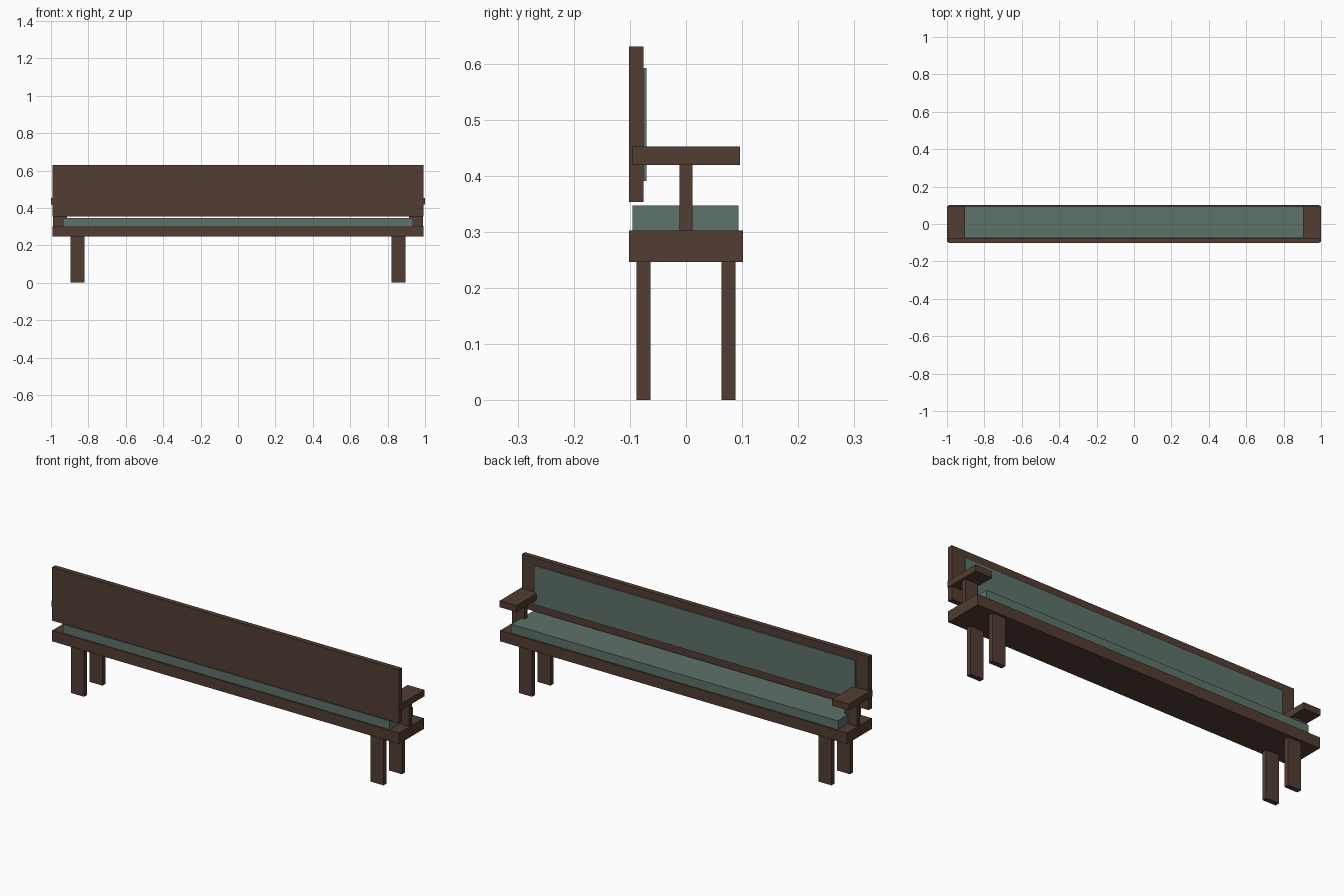
import bpy
import bmesh
from mathutils import Vector

if "Cube" in bpy.data.objects:
    bpy.data.objects.remove(bpy.data.objects["Cube"])


def make_material(name, color):
    mat = bpy.data.materials.new(name)
    mat.diffuse_color = color
    mat.use_nodes = True
    mat.node_tree.nodes["Principled BSDF"].inputs["Base Color"].default_value = mat.diffuse_color
    return mat


wood = make_material("dark_wood", (0.085, 0.047, 0.033, 1))
fabric = make_material("green_fabric", (0.11, 0.17, 0.14, 1))


def box(name, x, y, z, mat):
    """Box from (min, max) ranges on each axis."""
    bm = bmesh.new()
    bmesh.ops.create_cube(bm, size=1)
    size = Vector((x[1] - x[0], y[1] - y[0], z[1] - z[0]))
    center = Vector((x[0] + x[1], y[0] + y[1], z[0] + z[1])) / 2
    bmesh.ops.scale(bm, vec=size, verts=bm.verts)
    mesh = bpy.data.meshes.new(name)
    bm.to_mesh(mesh)
    bm.free()
    mesh.materials.append(mat)
    obj = bpy.data.objects.new(name, mesh)
    obj.location = center
    bpy.context.collection.objects.link(obj)
    return obj


# Seat frame and cushion
box("seat_frame", (-0.993, 0.993), (-0.1015, 0.1015), (0.246, 0.302), wood)
box("seat_cushion", (-0.935, 0.935), (-0.095, 0.094), (0.302, 0.347), fabric)

# Backrest floating above the seat, with a thin upholstered pad
box("backrest", (-0.993, 0.993), (-0.1015, -0.076), (0.353, 0.63), wood)
box("backrest_pad", (-0.919, 0.919), (-0.076, -0.07), (0.391, 0.592), fabric)

# Mirrored armrests, posts and legs
for side, s in (("left", -1), ("right", 1)):
    def span(inner, outer):
        return tuple(sorted((s * inner, s * outer)))

    box(f"{side}_armrest", span(0.904, 1.0), (-0.0965, 0.0965), (0.419, 0.452), wood)
    box(f"{side}_arm_post", span(0.915, 0.989), (-0.012, 0.012), (0.302, 0.419), wood)
    for end, y in (("rear", -0.0755), ("front", 0.0755)):
        box(f"{side}_{end}_leg", span(0.82, 0.895), (y - 0.0125, y + 0.0125), (0, 0.246), wood)
